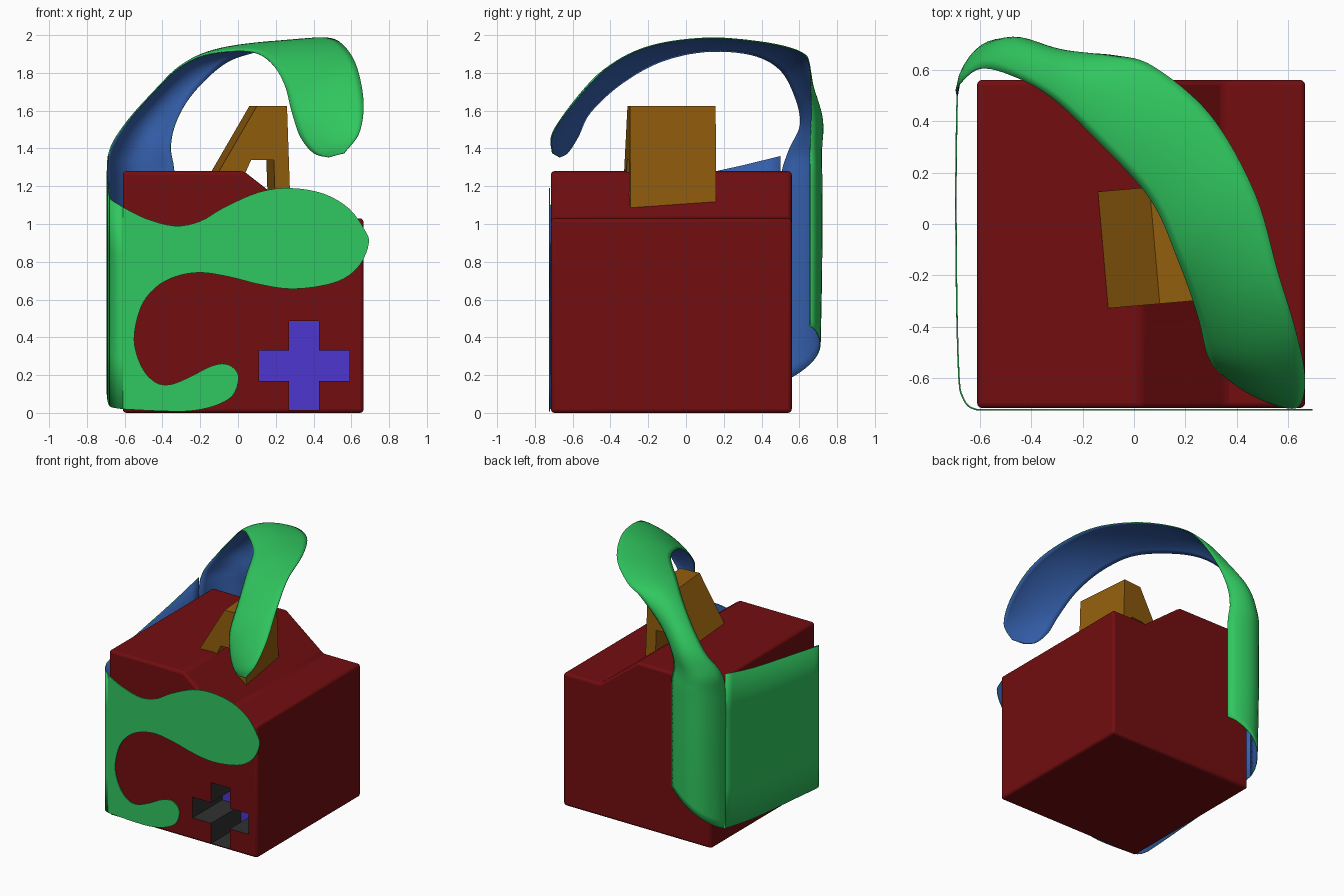
import bpy, bmesh, math
from mathutils import Vector, Matrix

if "Cube" in bpy.data.objects:
    bpy.data.objects.remove(bpy.data.objects["Cube"])


def mat(name, rgb):
    m = bpy.data.materials.new(name)
    m.diffuse_color = (*rgb, 1)
    m.use_nodes = True
    m.node_tree.nodes["Principled BSDF"].inputs["Base Color"].default_value = m.diffuse_color
    return m


RED = mat("dark red", (0.17, 0.004, 0.005))
GREEN = mat("green", (0.03, 0.57, 0.115))
BLUE = mat("blue", (0.035, 0.115, 0.41))
GOLD = mat("gold", (0.29, 0.112, 0.004))
PURPLE = mat("purple", (0.075, 0.037, 0.62))
GREY = mat("dark grey", (0.03, 0.03, 0.03))


def make(name, verts, faces, mats, smooth=None):
    me = bpy.data.meshes.new(name)
    me.from_pydata(verts, [], faces)
    ob = bpy.data.objects.new(name, me)
    bpy.context.collection.objects.link(ob)
    for m in mats:
        me.materials.append(m)
    if smooth:
        bpy.ops.object.select_all(action='DESELECT')
        ob.select_set(True)
        bpy.context.view_layer.objects.active = ob
        bpy.ops.object.shade_smooth_by_angle(angle=math.radians(smooth))
    return ob


def prism(name, profile, y0, y1, mats):
    """Extrude an (x, z) profile from y0 to y1."""
    n = len(profile)
    verts = [(x, y, z) for y in (y0, y1) for x, z in profile]
    faces = [list(range(n)), list(range(2 * n - 1, n - 1, -1))]
    faces += [(i, i + n, (i + 1) % n + n, (i + 1) % n) for i in range(n)]
    ob = make(name, verts, faces, mats)
    bm = bmesh.new()
    bm.from_mesh(ob.data)
    bmesh.ops.recalc_face_normals(bm, faces=bm.faces)
    bm.to_mesh(ob.data)
    bm.free()
    return ob


def spline(pts, sub):
    """Catmull-Rom curve through points of any dimension."""
    out = []
    for i in range(len(pts) - 1):
        a, b, c, d = (pts[max(i - 1, 0)], pts[i], pts[i + 1],
                      pts[min(i + 2, len(pts) - 1)])
        for s in range(sub):
            t = s / sub
            out.append([0.5 * (2 * q + (r - p) * t + (2 * p - 5 * q + 4 * r - w) * t * t
                               + (3 * q - p - 3 * r + w) * t ** 3)
                        for p, q, r, w in zip(a, b, c, d)])
    return out + [list(pts[-1])]


def sheet(ob):
    """Thin sheet: green outside, blue inside."""
    s = ob.modifiers.new("thickness", 'SOLIDIFY')
    s.thickness, s.offset, s.material_offset = 0.006, -1, 1


def grid(name, rows):
    w = len(rows[0])
    faces = [(i * w + j, (i + 1) * w + j, (i + 1) * w + j + 1, i * w + j + 1)
             for i in range(len(rows) - 1) for j in range(w - 1)]
    ob = make(name, [p for r in rows for p in r], faces, (GREEN, BLUE), 50)
    sheet(ob)


# Red box with a raised left half and sloping step
box = prism("box_body", [(-0.61, 0), (0.665, 0), (0.665, 1.03), (0.35, 1.03),
                         (0.03, 1.28), (-0.61, 1.28)], -0.715, 0.56, (RED, GREY, PURPLE))
bev = box.modifiers.new("soft_edges", 'BEVEL')
bev.width, bev.segments, bev.limit_method = 0.02, 3, 'ANGLE'

# Plus-shaped recess in the front
cx, cz, a, bx, bz = 0.35, 0.25, 0.08, 0.24, 0.236
plus = [(-a, -bz), (a, -bz), (a, -a), (bx, -a), (bx, a), (a, a),
        (a, bz), (-a, bz), (-a, a), (-bx, a), (-bx, -a), (-a, -a)]
cutter = prism("recess_cutter", [(cx + x, cz + z) for x, z in plus], -0.9, -0.35,
               (RED, GREY, PURPLE))
for f in cutter.data.polygons:
    f.material_index = 2 if f.normal.y > 0.9 else 1
cutter.hide_render = True
cutter.hide_set(True)
cut = box.modifiers.new("recess", 'BOOLEAN')
cut.operation, cut.object, cut.solver = 'DIFFERENCE', cutter, 'EXACT'

# Gold wedge with an open arch, standing on the step
wedge = prism("gold_wedge", [(-0.235, 1.05), (0.1, 1.625), (0.26, 1.625), (0.28, 1.05),
                             (0.2, 1.05), (0.19, 1.34), (0.07, 1.34), (-0.06, 1.05)],
              -0.31, 0.145, (GOLD,))
pivot = Matrix.Translation((0.1, -0.31, 0))
wedge.data.transform(pivot @ Matrix.Rotation(math.radians(5), 4, 'Z') @ pivot.inverted())

# Front of the wrap: long tongue above, small curl below
outline = [(-0.61, 1.09), (-0.49, 1.03), (-0.335, 0.99), (-0.2, 1.015), (-0.07, 1.09),
           (0.115, 1.17), (0.28, 1.19), (0.455, 1.16), (0.59, 1.08), (0.67, 0.97),
           (0.693, 0.9), (0.65, 0.79), (0.56, 0.71), (0.43, 0.67), (0.27, 0.657),
           (0.115, 0.68), (-0.045, 0.72), (-0.2, 0.743), (-0.335, 0.72), (-0.44, 0.66),
           (-0.515, 0.557), (-0.55, 0.387), (-0.51, 0.244), (-0.44, 0.164),
           (-0.36, 0.15), (-0.256, 0.19), (-0.15, 0.244), (-0.07, 0.26), (-0.013, 0.228),
           (0.003, 0.175), (-0.03, 0.09), (-0.124, 0.037), (-0.256, 0.01),
           (-0.41, 0.01), (-0.61, 0.02)]
pts = [(x, -0.725, z) for x, z in reversed(spline(outline, 4))]
sheet(make("front_wrap", pts, [list(range(len(pts)))], (GREEN, BLUE)))

# Left side of the wrap with a rounded front corner: x, y, bottom z, top z
side = [(-0.61, -0.725, 0.02, 1.09), (-0.645, -0.71, 0.025, 1.11),
        (-0.67, -0.67, 0.03, 1.125), (-0.683, -0.6, 0.04, 1.145),
        (-0.692, -0.3, 0.07, 1.2), (-0.695, 0.16, 0.11, 1.28), (-0.69, 0.5, 0.16, 1.36)]
side = spline(side, 3)
grid("side_wrap", [[(x, y, b + (t - b) * k / 4) for x, y, b, t in side] for k in range(5)])

# Strap: round the back corner, up and over to the front right tip
# left edge xyz, right edge xyz, outward bulge
stations = [(-.69, .5, .16, -.335, .66, .46, .13), (-.69, .5, .7, -.335, .66, .85, .14),
            (-.69, .5, 1.2, -.335, .66, 1.25, .14), (-.685, .54, 1.38, -.355, .66, 1.41, .12),
            (-.6, .605, 1.53, -.32, .665, 1.555, .09), (-.46, .57, 1.69, -.23, .665, 1.7, .06),
            (-.32, .49, 1.825, -.07, .655, 1.85, .045), (-.16, .34, 1.9, .08, .61, 1.91, .035),
            (.06, .1, 1.915, .3, .42, 1.96, .03), (.17, -.14, 1.86, .47, .12, 1.987, .03),
            (.245, -.35, 1.74, .56, -.19, 1.945, .03), (.285, -.51, 1.59, .63, -.42, 1.83, .035),
            (.33, -.575, 1.46, .665, -.6, 1.64, .04), (.4, -.63, 1.375, .64, -.71, 1.48, .02),
            (.48, -.67, 1.352, .56, -.71, 1.375, 0)]
st = spline(stations, 6)
L = [Vector(s[:3]) for s in st]
R = [Vector(s[3:6]) for s in st]
rows = []
for i, s in enumerate(st):
    i0, i1 = max(i - 1, 0), min(i + 1, len(st) - 1)
    n = (L[i1] + R[i1] - L[i0] - R[i0]).cross(R[i] - L[i]).normalized()
    if i < 10:
        n = Vector((n.x, n.y, 0)).normalized()
    rows.append([L[i].lerp(R[i], k / 12) + n * s[6] * math.sin(math.pi * k / 12) ** 0.75
                 for k in range(12)] + [R[i]])
grid("over_strap", rows)

# Soft shading on the box edges
bpy.ops.object.select_all(action='DESELECT')
box.select_set(True)
bpy.context.view_layer.objects.active = box
bpy.ops.object.shade_smooth_by_angle(angle=math.radians(30))
